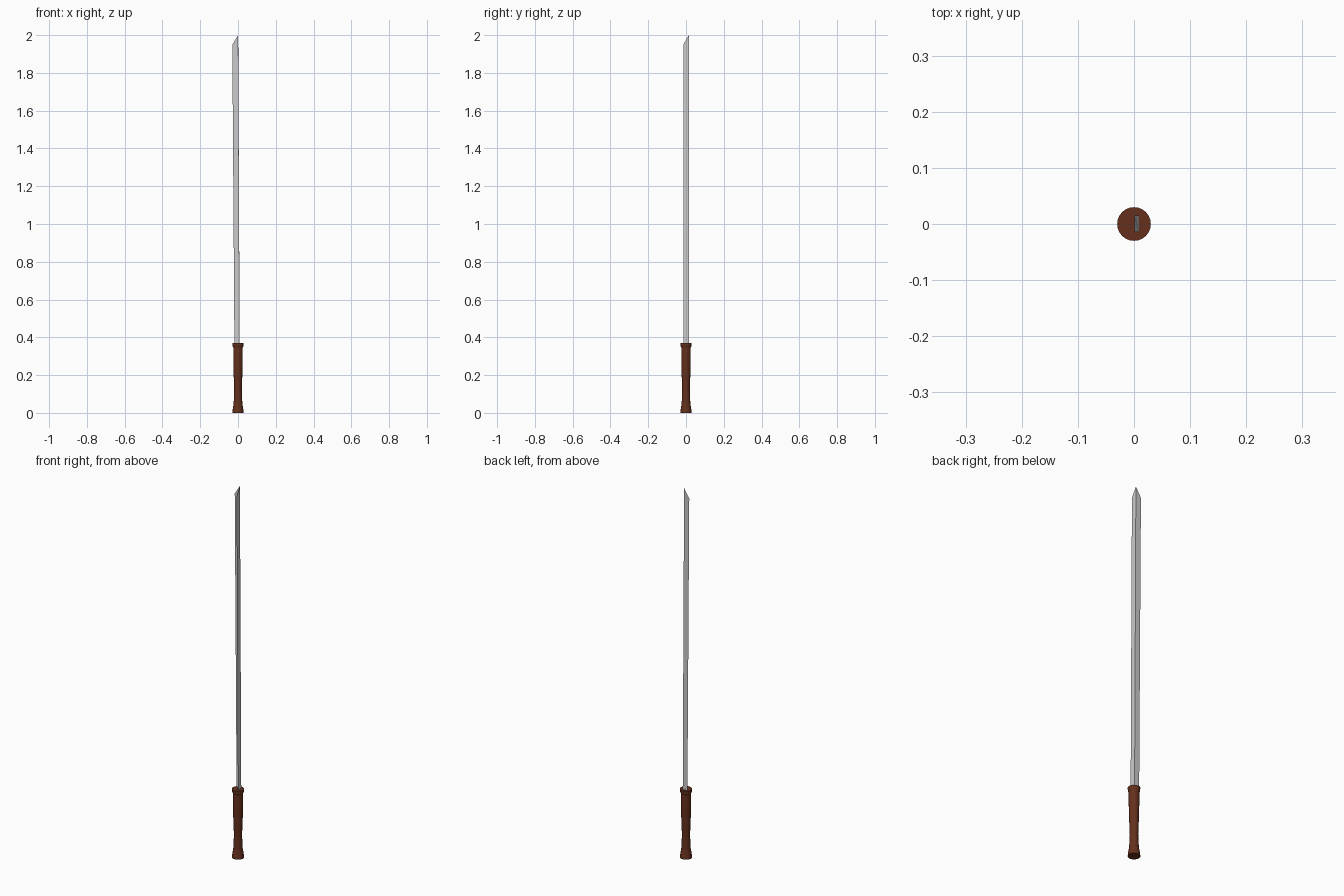
import bpy, bmesh, math

if "Cube" in bpy.data.objects:
    bpy.data.objects.remove(bpy.data.objects["Cube"])


def make_object(name, bm, color=None):
    mesh = bpy.data.meshes.new(name)
    bm.to_mesh(mesh)
    bm.free()
    obj = bpy.data.objects.new(name, mesh)
    bpy.context.collection.objects.link(obj)
    if color:
        mat = bpy.data.materials.new(name + "_color")
        mat.diffuse_color = color
        mat.use_nodes = True
        mat.node_tree.nodes["Principled BSDF"].inputs["Base Color"].default_value = mat.diffuse_color
        mesh.materials.append(mat)
    return obj


# Handle: round grip with flared ends and a narrow waist, (radius, z)
SIDES = 24
profile = [(0.03, 0.0), (0.029, 0.012), (0.023, 0.05), (0.02, 0.12),
           (0.023, 0.2), (0.025, 0.28), (0.025, 0.345), (0.029, 0.355), (0.03, 0.37)]
bm = bmesh.new()
rings = [[bm.verts.new((r * math.cos(2 * math.pi * i / SIDES),
                        r * math.sin(2 * math.pi * i / SIDES), z))
          for i in range(SIDES)] for r, z in profile]
for low, high in zip(rings, rings[1:]):
    for i in range(SIDES):
        j = (i + 1) % SIDES
        bm.faces.new((low[i], low[j], high[j], high[i]))
bm.faces.new(rings[0][::-1])
bm.faces.new(rings[-1])
make_object("handle", bm, (0.13, 0.03, 0.012, 1))

# Blade: thin angled sheet, two flat sides meeting at a ridge that ends in the tip
# Each row is (left edge x, ridge x, z of outer edges, z of ridge)
rows = [(-0.019, 0.009, 0.37, 0.37), (-0.03, 0.001, 1.95, 2.0)]
BACK, FRONT = 0.015, -0.014
bm = bmesh.new()
sections = [[bm.verts.new((left, BACK, z)),
             bm.verts.new((ridge, BACK, z_ridge)),
             bm.verts.new((ridge, FRONT, z))] for left, ridge, z, z_ridge in rows]
for low, high in zip(sections, sections[1:]):
    for i in range(2):
        bm.faces.new((low[i + 1], low[i], high[i], high[i + 1]))
make_object("blade", bm)
